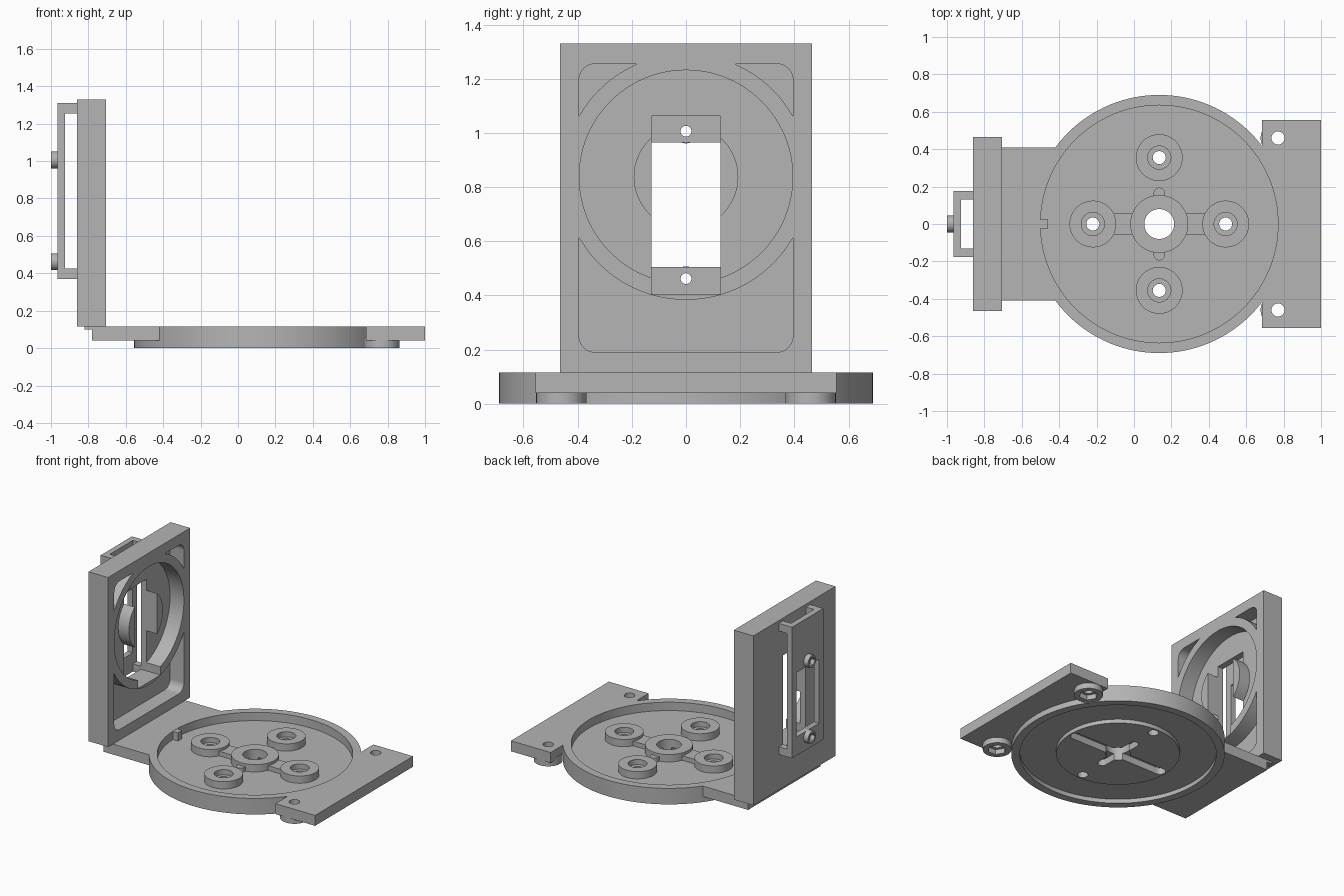
import bpy
import bmesh
import math
from mathutils import Matrix, Vector

if "Cube" in bpy.data.objects:
    bpy.data.objects.remove(bpy.data.objects["Cube"], do_unlink=True)

grey = bpy.data.materials.new("plain grey")
grey.use_nodes = True
colour = (0.46, 0.46, 0.46, 1)
grey.diffuse_color = colour
grey.node_tree.nodes["Principled BSDF"].inputs["Base Color"].default_value = colour


def add(name, bm):
    bmesh.ops.recalc_face_normals(bm, faces=bm.faces)
    mesh = bpy.data.meshes.new(name)
    bm.to_mesh(mesh)
    bm.free()
    mesh.materials.append(grey)
    obj = bpy.data.objects.new(name, mesh)
    bpy.context.collection.objects.link(obj)
    return obj


def box(x, y, z, name="block"):
    """Box from (low, high) ranges."""
    bm = bmesh.new()
    bmesh.ops.create_cube(bm, size=1)
    for v in bm.verts:
        v.co = Vector([(r[0] + r[1]) / 2 + c * (r[1] - r[0]) for r, c in zip((x, y, z), v.co)])
    return add(name, bm)


def prism(points, low, high, axis="z", name="prism"):
    """Extrude an outline along z, or a (y, z) outline along x."""
    bm = bmesh.new()
    place = (lambda a, b: (a, b, low)) if axis == "z" else (lambda a, b: (low, a, b))
    face = bm.faces.new([bm.verts.new(place(a, b)) for a, b in points])
    new = bmesh.ops.extrude_face_region(bm, geom=[face])["geom"]
    shift = Vector((0, 0, high - low) if axis == "z" else (high - low, 0, 0))
    bmesh.ops.translate(bm, vec=shift, verts=[v for v in new if isinstance(v, bmesh.types.BMVert)])
    return add(name, bm)


def arc(cx, cy, r, start, end, n):
    return [(cx + r * math.cos(math.radians(start + (end - start) * i / n)),
             cy + r * math.sin(math.radians(start + (end - start) * i / n))) for i in range(n + 1)]


def cyl(cx, cy, r, low, high, axis="z", n=48, name="cylinder"):
    return prism(arc(cx, cy, r, 0, 360, n)[:-1], low, high, axis, name)


def capsule(cx, cy, half, r, low, high, along_x=True):
    pts = arc(half, 0, r, -90, 90, 10) + arc(-half, 0, r, 90, 270, 10)
    return prism([(cx + a, cy + b) if along_x else (cx - b, cy + a) for a, b in pts], low, high)


def rounded(y, z0, z1, r, low, high):
    pts = []
    for i, (a, b) in enumerate(((y - r, z1 - r), (r - y, z1 - r), (r - y, z0 + r), (y - r, z0 + r))):
        pts += arc(a, b, r, 90 * i, 90 * i + 90, 8)
    return prism(pts, low, high, "x")


def combine(body, tool, how):
    mod = body.modifiers.new(how, "BOOLEAN")
    mod.operation, mod.object, mod.solver = how, tool, "EXACT"
    graph = bpy.context.evaluated_depsgraph_get()
    mesh = bpy.data.meshes.new_from_object(body.evaluated_get(graph))
    body.modifiers.clear()
    body.data = mesh
    bpy.data.objects.remove(tool, do_unlink=True)


def join(body, *tools):
    for t in tools:
        combine(body, t, "UNION")


def cut(body, *tools):
    for t in tools:
        combine(body, t, "DIFFERENCE")


CX, TOP = 0.135, 0.115
SPOTS = [(CX + 0.355, 0), (CX - 0.355, 0), (CX, 0.355), (CX, -0.355)]

# Round tray with the two side plates
base = cyl(CX, 0, 0.69, 0, TOP, n=128, name="base_tray")
join(base, box((-0.78, -0.3), (-0.41, 0.41), (0.04, TOP)),
     box((0.685, 1), (-0.555, 0.555), (0.04, TOP)))
cut(base, cyl(CX, 0, 0.635, 0.055, 0.3, n=128), cyl(CX, 0, 0.635, -0.2, 0.03, n=128))

# Locating key, underside pad, hub, arms and screw bosses
join(base, box((-0.52, -0.46), (-0.025, 0.025), (0.045, TOP - 0.001)),
     cyl(CX, 0, 0.40, 0.002, 0.045, n=96),
     box((CX - 0.27, CX + 0.27), (-0.057, 0.057), (0.04, 0.088)),
     capsule(CX, 0, 0.165, 0.03, 0.041, 0.087, False),
     cyl(CX, 0, 0.155, 0.042, 0.108, n=64))
for x, y in SPOTS:
    join(base, cyl(x, y, 0.125, 0.043, 0.107))

# Horn slot below, centre bore and stepped screw holes
cut(base, capsule(CX, 0, 0.355, 0.037, -0.1, 0.05),
    capsule(CX, 0, 0.16, 0.03, -0.1, 0.049, False), cyl(CX, 0, 0.08, -0.1, 0.3))
for x, y in SPOTS:
    cut(base, cyl(x, y, 0.035, -0.1, 0.3, n=24), cyl(x, y, 0.062, 0.07, 0.3, n=32))

# Nut sockets under the mounting plate
for y in (-0.46, 0.46):
    join(base, cyl(0.77, y, 0.093, 0, 0.06))
    cut(base, cyl(0.77, y, 0.035, -0.1, 0.3, n=24), cyl(0.77, y, 0.062, -0.1, 0.035, n=6))

# Upright plate with ring recess and corner pockets
MID, FACE, FLOOR = 0.8375, -0.705, -0.815
upright = box((-0.86, FACE), (-0.465, 0.465), (TOP, 1.33), "upright_plate")
pocket = rounded(0.395, 0.19, 1.255, 0.06, FLOOR, -0.6)
cut(pocket, cyl(0, MID, 0.454, -0.9, -0.5, "x", 96))
cut(upright, pocket, cyl(0, MID, 0.394, FLOOR, -0.6, "x", 96))
join(upright, cyl(0, MID, 0.193, -0.84, -0.73, "x", 64))
cut(upright, box((-1, -0.5), (-0.127, 0.127), (0.405, 1.062)))

# Foot strip joining upright and base
box((-0.82, -0.75), (-0.41, 0.41), (0.10, 0.118), "foot_strip")

# Rear holder: back panel carried on four corner posts
holder = box((-0.965, -0.858), (-0.177, 0.177), (0.37, 1.31), "rear_holder")
cut(holder, box((-0.925, -0.8), (-0.13, 0.13), (0.2, 1.5)),
    box((-0.925, -0.8), (-0.3, 0.3), (0.425, 1.255)),
    box((-1.2, -0.8), (-0.127, 0.127), (0.505, 0.965)))
for z in (0.462, 1.006):
    join(holder, cyl(0, z, 0.045, -1, -0.94, "x", 32))
    cut(holder, cyl(0, z, 0.02, -1.2, -0.8, "x", 24),
        cyl(0, z, 0.033, -1.2, -0.97, "x", 6))

# Smooth round walls, keep crisp edges
for obj in (base, upright, holder):
    bpy.ops.object.select_all(action="DESELECT")
    obj.select_set(True)
    bpy.context.view_layer.objects.active = obj
    bpy.ops.object.shade_smooth_by_angle(angle=math.radians(30))
